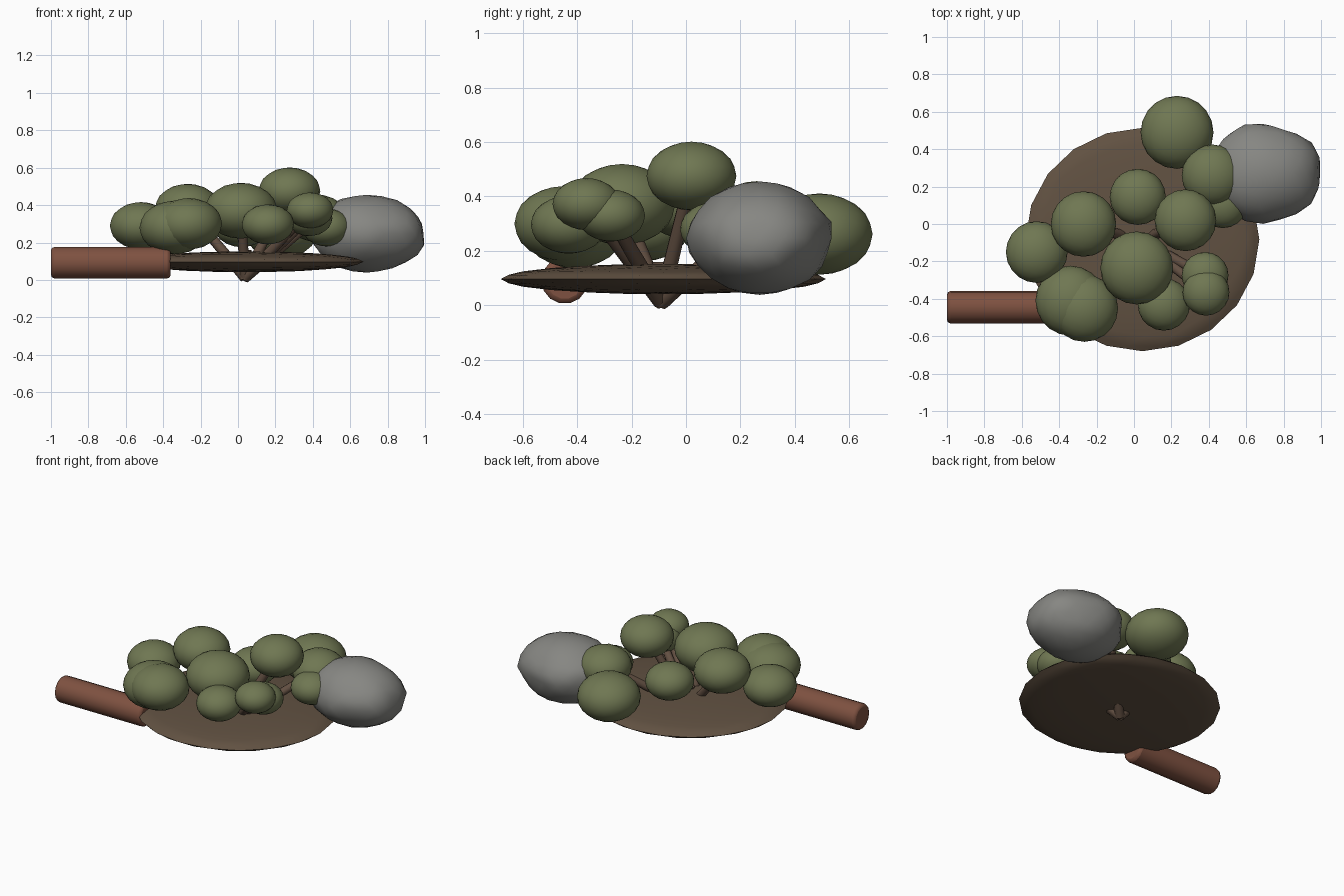
import bpy, math
from mathutils import Vector, noise

if "Cube" in bpy.data.objects:
    bpy.data.objects.remove(bpy.data.objects["Cube"])


def material(name, rgb):
    m = bpy.data.materials.new(name)
    m.use_nodes = True
    m.diffuse_color = (*rgb, 1)
    m.node_tree.nodes["Principled BSDF"].inputs["Base Color"].default_value = (*rgb, 1)
    return m


LEAF = material("olive_green", (0.16, 0.185, 0.085))
SOIL = material("soil_brown", (0.12, 0.083, 0.054))
LOG = material("red_brown_bark", (0.21, 0.083, 0.052))
STEM = material("stem_brown", (0.125, 0.08, 0.055))
STONE = material("stone_grey", (0.24, 0.24, 0.225))


def finish(name, mat, angle):
    ob = bpy.context.object
    ob.name = name
    ob.data.materials.append(mat)
    bpy.ops.object.shade_smooth_by_angle(angle=math.radians(angle))
    return ob


def blob(name, centre, size, mat, angle=60, lump=0.0):
    """Squashed icosphere, optionally with a lumpy surface."""
    bpy.ops.mesh.primitive_ico_sphere_add(subdivisions=3, radius=1, location=centre)
    ob = bpy.context.object
    for v in ob.data.vertices:
        d = v.co.normalized()
        k = 1 + lump * noise.noise(d * 1.7 + Vector((3, 1, 5))) * (1 - d.z ** 2)
        v.co = Vector([c * s * k for c, s in zip(v.co, size)])
    return finish(name, mat, angle)


def stem(name, start, end, r_low, r_high):
    a, b = Vector(start), Vector(end)
    bpy.ops.mesh.primitive_cone_add(vertices=8, radius1=r_low, radius2=r_high,
                                    depth=(b - a).length, location=(a + b) / 2)
    bpy.context.object.rotation_euler = (b - a).to_track_quat("Z", "Y").to_euler()
    return finish(name, STEM, 50)


# Flat lens of soil
blob("soil_mound", (0.045, -0.083, 0.097), (0.625, 0.597, 0.056), SOIL, 30)

# Boulder at the back
blob("boulder", (0.69, 0.27, 0.247), (0.305, 0.265, 0.208), STONE, 60, 0.1)

# Fallen log with rounded ends
bpy.ops.mesh.primitive_cylinder_add(vertices=14, radius=0.086, depth=0.64,
                                    location=(-0.68, -0.445, 0.092),
                                    rotation=(0, math.pi / 2, 0))
log = finish("fallen_log", LOG, 50)
bevel = log.modifiers.new("rounded_ends", "BEVEL")
bevel.width = 0.018
bevel.segments = 2
bevel.limit_method = "ANGLE"
bevel.angle_limit = math.radians(50)

# Foliage clumps: x, y, z, radius, and whether a stem carries it
clumps = [
    (-0.52, -0.15, 0.29, 0.165, False),
    (-0.27, 0.0, 0.38, 0.175, True),
    (-0.34, -0.41, 0.28, 0.187, False),
    (-0.265, -0.45, 0.30, 0.18, False),
    (0.02, 0.145, 0.29, 0.15, False),
    (0.015, -0.235, 0.37, 0.195, True),
    (0.275, 0.02, 0.475, 0.165, True),
    (0.23, 0.49, 0.262, 0.195, False),
    (0.42, 0.26, 0.33, 0.165, True),
    (0.475, 0.11, 0.28, 0.132, False),
    (0.38, -0.275, 0.33, 0.125, True),
    (0.385, -0.365, 0.372, 0.125, True),
    (0.16, -0.43, 0.297, 0.14, False),
]
for i, (x, y, z, r, carried) in enumerate(clumps, 1):
    blob(f"foliage_{i}", (x, y, z), (r, r, r * 0.765), LEAF)
    if carried:
        stem(f"stem_{i}", (0.038, -0.09, 0.012), (x, y, z), 0.03, 0.024)

# Rootstock poking out below the soil
stem("rootstock", (0.038, -0.09, 0.005), (0.038, -0.09, 0.16), 0.03, 0.035)
